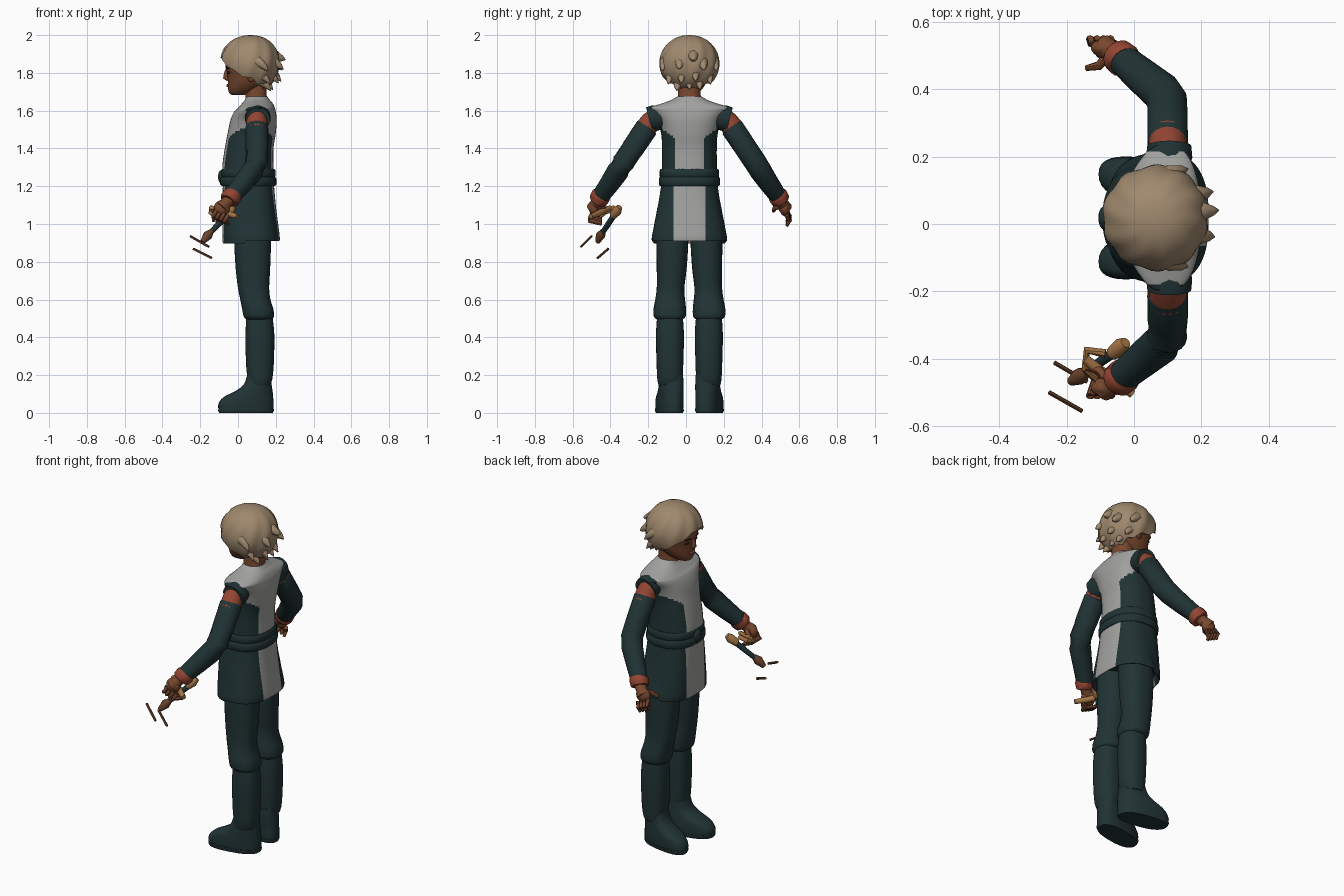
import bpy, bmesh, math
from mathutils import Vector, Matrix

old = bpy.data.objects.get("Cube")
if old:
    bpy.data.objects.remove(old, do_unlink=True)

MID = 0.018  # the figure's plane of symmetry


def material(name, rgb):
    m = bpy.data.materials.new(name)
    m.use_nodes = True
    col = (*rgb, 1)
    m.diffuse_color = col
    bsdf = next(n for n in m.node_tree.nodes if n.type == 'BSDF_PRINCIPLED')
    bsdf.inputs["Base Color"].default_value = col
    bsdf.inputs["Roughness"].default_value = 0.9
    return m


TEAL = material("dark teal cloth", (0.015, 0.033, 0.035))
GREY = material("pale grey cloth", (0.36, 0.36, 0.35))
HAIR = material("sandy hair", (0.35, 0.25, 0.155))
SKIN = material("brown skin", (0.19, 0.065, 0.028))
RED = material("rust red trim", (0.29, 0.06, 0.032))
WOOD = material("golden wood", (0.38, 0.18, 0.06))
BROWN = material("dark wood", (0.14, 0.055, 0.024))
INK = material("eye brown", (0.02, 0.01, 0.007))


def finish(name, bm, mats, rule=None, angle=45):
    bmesh.ops.recalc_face_normals(bm, faces=bm.faces)
    me = bpy.data.meshes.new(name)
    bm.to_mesh(me)
    bm.free()
    for m in mats:
        me.materials.append(m)
    if rule:
        for p in me.polygons:
            p.material_index = rule(p.center)
    ob = bpy.data.objects.new(name, me)
    bpy.context.collection.objects.link(ob)
    bpy.ops.object.select_all(action='DESELECT')
    ob.select_set(True)
    bpy.context.view_layer.objects.active = ob
    bpy.ops.object.shade_smooth_by_angle(angle=math.radians(angle))
    return ob


def skin_rings(rings):
    """Join rings of points into a closed skin."""
    bm = bmesh.new()
    loops = [[bm.verts.new(p) for p in r] for r in rings]
    n = len(loops[0])
    for a, b in zip(loops, loops[1:]):
        for i in range(n):
            bm.faces.new((a[i], a[(i + 1) % n], b[(i + 1) % n], b[i]))
    bm.faces.new(loops[0])
    bm.faces.new(loops[-1])
    return bm


def smooth_rows(rows, sub):
    """Catmull-Rom between profile rows."""
    out = []
    for i in range(len(rows) - 1):
        a, b, c, d = (rows[max(0, min(len(rows) - 1, i + k))] for k in (-1, 0, 1, 2))
        for s in range(sub):
            t = s / sub
            out.append([0.5 * (2 * q + (r - p) * t + (2 * p - 5 * q + 4 * r - w) * t * t
                               + (3 * q - p - 3 * r + w) * t ** 3) for p, q, r, w in zip(a, b, c, d)])
    return out + [list(rows[-1])]


def loft(name, rows, mats, side=1, sub=3, n=32, power=2.3, rule=None, cuts=(), bend=None):
    """Rows are (z, front x, back x, sideways offset, half width)."""
    def curve(v):
        return math.copysign(abs(v) ** (2 / power), v)
    rings = []
    for z, x0, x1, off, ry in smooth_rows(rows, sub):
        ring = []
        for i in range(n):
            a = math.tau * i / n
            p = Vector(((x0 + x1) / 2 + (x1 - x0) / 2 * curve(math.cos(a)),
                        off + ry * curve(math.sin(a)), z))
            if bend:
                p = bend(p)
            ring.append((p.x, MID + side * p.y, p.z))
        rings.append(ring)
    bm = skin_rings(rings)
    for c in cuts:
        bmesh.ops.bisect_plane(bm, geom=bm.verts[:] + bm.edges[:] + bm.faces[:],
                               plane_co=(0, MID + c, 0), plane_no=(0, 1, 0))
    return finish(name, bm, mats, rule)


def tube(name, pts, mat, n=14, angle=45):
    """Points are (x, y, z, radius)."""
    P = [Vector(p[:3]) for p in pts]
    rings = []
    for i, p in enumerate(P):
        t = (P[min(i + 1, len(P) - 1)] - P[max(i - 1, 0)]).normalized()
        u = t.cross(Vector((0.13, 0.31, 0.94))).normalized()
        if abs(t.z) > 0.9:
            u = t.cross(Vector((1, 0, 0))).normalized()
        v = t.cross(u)
        rings.append([p + pts[i][3] * (u * math.cos(math.tau * k / n) + v * math.sin(math.tau * k / n))
                      for k in range(n)])
    return finish(name, skin_rings(rings), [mat], angle=angle)


def ball(name, loc, size, mat, turn=0.0, tilt=0.0):
    bm = bmesh.new()
    bmesh.ops.create_uvsphere(bm, u_segments=16, v_segments=10, radius=1)
    bm.transform(Matrix.Translation(loc) @ Matrix.Rotation(turn, 4, 'Z')
                 @ Matrix.Rotation(tilt, 4, 'Y') @ Matrix.Diagonal((*size, 1)))
    return finish(name, bm, [mat], angle=60)


# Tunic: grey yoke and centre strip over teal
def tunic_rule(c):
    y = abs(c.y - MID)
    if y > 0.197:
        return 0
    edge = 0.076 + 0.125 * max(0, min(1, (c.z - 1.44) / 0.09)) ** 1.6
    return 1 if y < edge else 0


loft("tunic", [(1.18, -.08, .19, 0, .15), (1.3, -.083, .188, 0, .146), (1.4, -.07, .188, 0, .145),
               (1.48, -.055, .2, 0, .15), (1.55, -.04, .205, 0, .172), (1.595, -.02, .2, 0, .207),
               (1.615, 0, .195, 0, .216), (1.637, .02, .185, 0, .15), (1.655, .035, .17, 0, .1),
               (1.675, .045, .155, 0, .064)], [TEAL, GREY], sub=6, n=80, power=2.4,
     rule=tunic_rule, cuts=(.076, -.076, .197, -.197))


# Skirt: front panel tucked in behind the rear panel at the side slit
def tuck(p):
    if p.x < 0.075 + (p.z - 1.2) * 0.15:
        p.y *= 1 - 0.16 * (1.2 - p.z)
        p.z -= 0.05 * (1.2 - p.z)
    return p


loft("tunic_skirt", [(1.215, -.08, .19, 0, .148), (1.12, -.083, .198, 0, .163), (1.02, -.083, .21, 0, .182),
                     (.92, -.082, .222, 0, .2), (.918, -.07, .21, 0, .188), (.96, -.06, .2, 0, .175)],
     [TEAL, GREY], n=64, power=2.6, cuts=(.084, -.084), bend=tuck,
     rule=lambda c: int(abs(c.y - MID) < .084 and c.z > .9 and (c.x < -.04 or c.x > .15)))

# Belt wraps and knots
for k, (z, g) in enumerate(((1.268, .004), (1.225, .009))):
    loft(f"belt_wrap_{k + 1}", [(z - .024, -.078 - g, .187 + g, 0, .147 + g), (z - .016, -.085 - g, .194 + g, 0, .153 + g),
                                (z + .016, -.085 - g, .194 + g, 0, .153 + g), (z + .024, -.078 - g, .187 + g, 0, .147 + g)],
         [TEAL], sub=1, n=48)
ball("belt_knot", (-.088, MID, 1.25), (.018, .035, .035), TEAL)

# Neck, head and face
loft("neck", [(1.62, .03, .165, 0, .068), (1.68, .04, .152, 0, .06), (1.76, .03, .15, 0, .06)], [SKIN])
loft("head", [(1.683, -.03, .03, 0, .022), (1.69, -.044, .06, 0, .042), (1.715, -.053, .11, 0, .068),
              (1.75, -.054, .15, 0, .09), (1.79, -.056, .17, 0, .104), (1.84, -.066, .175, 0, .112),
              (1.9, -.05, .17, 0, .1), (1.94, 0, .12, 0, .05)], [SKIN], sub=4, power=2.15)
tube("nose", [(-.056, MID, 1.825, .008), (-.064, MID, 1.795, .011), (-.066, MID, 1.776, .014),
              (-.052, MID, 1.764, .01)], SKIN, angle=70)
ball("lips", (-.053, MID, 1.733), (.009, .024, .008), SKIN)
for side, label in ((-1, "left"), (1, "right")):
    ball(f"{label}_eye", (-.049, MID + side * .042, 1.802), (.006, .016, .008), INK, turn=-side * .35)
    ball(f"{label}_eyebrow", (-.054, MID + side * .044, 1.826), (.008, .024, .005), INK, turn=-side * .35)
    ball(f"{label}_ear", (.07, MID + side * .105, 1.785), (.022, .012, .034), SKIN, turn=side * .3)

# Hair cap with a jagged hem: high over the brow, low at the nape
N, ROWS = 60, 14
rings = []
for j in range(ROWS + 2):
    ring = []
    for i in range(N):
        a = math.tau * i / N
        c, s = math.cos(a), math.sin(a)
        jag = 0.014 * abs((i % 6) - 3) / 3
        hem = 1.775 - 0.055 * c + 0.06 * max(0, -c) ** 3 * (1 if c < 0 else 0) - jag
        low = math.acos(max(-0.95, min(0.95, (hem - 1.85) / 0.15)))
        th = 0.06 + (low - 0.06) * min(j, ROWS) / ROWS
        r = math.sin(th) ** 0.9
        if j > ROWS:
            r *= 0.7
        wave = 1 + 0.025 * math.sin(a * 10 + th * 3) * min(1, th)
        ring.append((.07 + (.165 if c < 0 else .15) * c * r * wave,
                     MID + .156 * s * r * wave, 1.85 + .15 * math.cos(th) + (.015 if j > ROWS else 0)))
    rings.append(ring)
finish("hair", skin_rings(rings), [HAIR], angle=50)

# Tufts sweeping back and down: (height, sideways, reach, drop)
for k, (z, y, reach, drop) in enumerate(((1.88, .02, .252, .01), (1.85, -.05, .24, .03), (1.845, .07, .235, .03),
                                         (1.8, .03, .228, .045), (1.79, -.04, .215, .045), (1.79, .1, .17, .05),
                                         (1.79, -.1, .17, .05), (1.76, .05, .185, .05), (1.75, -.06, .175, .045),
                                         (1.76, 0, .185, .05), (1.85, .13, .16, .04), (1.85, -.13, .16, .04))):
    tube(f"hair_tuft_{k + 1}", [(reach - .1, MID + y * .8, z + .02, .034), (reach - .05, MID + y, z + .008, .03),
                                (reach - .018, MID + y * 1.08, z - drop * .5, .016),
                                (reach, MID + y * 1.12, z - drop, .002)], HAIR, n=8, angle=60)


# Foot splays outward toward the toe
def splay(p):
    p.y += (0.08 - p.x) * 0.16
    return p


def arm_point(side, x, y, z, r):
    return (x, MID + side * y, z, r)


for side, label in ((-1, "left"), (1, "right")):
    # Legs and boots
    loft(f"{label}_trouser_leg", [(1.0, -.02, .175, .088, .08), (.9, -.02, .175, .09, .084), (.76, -.012, .17, .094, .079),
                                  (.66, 0, .165, .1, .073), (.6, .012, .172, .102, .079), (.55, .022, .187, .104, .086),
                                  (.51, .03, .19, .104, .084), (.495, .045, .18, .104, .068)], [TEAL], side)
    loft(f"{label}_shin", [(.53, .045, .18, .103, .066), (.42, .04, .192, .103, .074), (.27, .042, .19, .103, .071),
                           (.18, .05, .182, .103, .067), (.145, .055, .168, .103, .06)], [TEAL], side)
    loft(f"{label}_boot", [(.008, -.095, .18, .1, .06), (.018, -.103, .187, .1, .066), (.05, -.103, .188, .1, .068),
                           (.085, -.075, .186, .1, .067), (.115, -.015, .183, .1, .065), (.15, .03, .178, .1, .063),
                           (.2, .048, .172, .1, .06)], [TEAL], side, power=2.5, bend=splay)
    loft(f"{label}_boot_sole", [(0, -.1, .185, .1, .064), (.012, -.105, .19, .1, .07), (.022, -.104, .189, .1, .069)],
         [TEAL], side, sub=1, power=2.5, bend=splay)

    # Arms: shoulder cap, red under-sleeve, sleeve and cuff
    def limb(part, pts, mat, n=18):
        tube(f"{label}_{part}", [arm_point(side, *p) for p in pts], mat, n)

    limb("shoulder_cap", [(.1, .14, 1.565, .06), (.105, .185, 1.56, .069), (.105, .213, 1.553, .066),
                          (.105, .212, 1.553, .055)], TEAL)
    limb("under_sleeve", [(.1, .16, 1.58, .05), (.1, .205, 1.54, .056), (.1, .245, 1.49, .057)], RED)
    limb("sleeve", [(.1, .222, 1.515, .057), (.1, .226, 1.51, .061), (.1, .3, 1.4, .06), (.098, .35, 1.325, .06),
                    (.078, .378, 1.28, .059), (.02, .425, 1.21, .053), (-.035, .472, 1.145, .046)], TEAL)
    limb("cuff", [(-.027, .464, 1.155, .049), (-.03, .468, 1.15, .053), (-.047, .482, 1.127, .051),
                  (-.05, .485, 1.122, .046)], RED)
    limb("wrist", [(-.04, .475, 1.135, .032), (-.07, .498, 1.105, .03), (-.09, .508, 1.085, .036)], SKIN)
    ball(f"{label}_palm", (-.085, MID + side * .505, 1.085), (.044, .028, .042), SKIN, tilt=-.6)
    curl = 1 if side < 0 else 0  # the left hand grips, the right hangs open
    for f in range(4):
        x, z = -.118 + f * .02, 1.072 - f * .009
        tip = (x + .005, .465, z - .045, .009) if curl else (x - .012, .515, z - .058, .008)
        limb(f"finger_{f + 1}", [(x, .515, z, .014), (x - .012, .53, z - .028, .013), tip], SKIN, 8)
    limb("thumb", [(-.075, .485, 1.095, .016), (-.105, .452, 1.085, .014), (-.142, .445, 1.068, .009)], SKIN, 8)

# Carved tool held in the left hand: grip, guard, shaft, tip and loose sticks
tube("tool_grip", [(-.145, -.40, 1.085, .014), (-.11, -.43, 1.075, .017), (-.06, -.465, 1.055, .017),
                   (-.005, -.505, 1.04, .013)], WOOD, 10)
tube("tool_guard", [(-.115, -.46, 1.035, .011), (-.145, -.43, 1.06, .012), (-.14, -.375, 1.08, .013),
                    (-.085, -.385, 1.085, .014)], WOOD, 8)
tube("tool_head", [(-.025, -.352, 1.09, .016), (-.04, -.365, 1.07, .026), (-.065, -.385, 1.045, .021)], WOOD, 10)
tube("tool_shaft", [(-.05, -.375, 1.055, .016), (-.155, -.448, .945, .014)], TEAL, 10)
tube("tool_tip", [(-.14, -.44, .962, .014), (-.16, -.452, .94, .026), (-.188, -.468, .905, .013)], BROWN, 8)
for k, (a, b) in enumerate((((-.252, -.5, .935), (-.155, -.555, .88)), ((-.236, -.412, .868), (-.14, -.468, .82)))):
    tube(f"loose_stick_{k + 1}", [(*a, .007), (*b, .007)], BROWN, 6)
